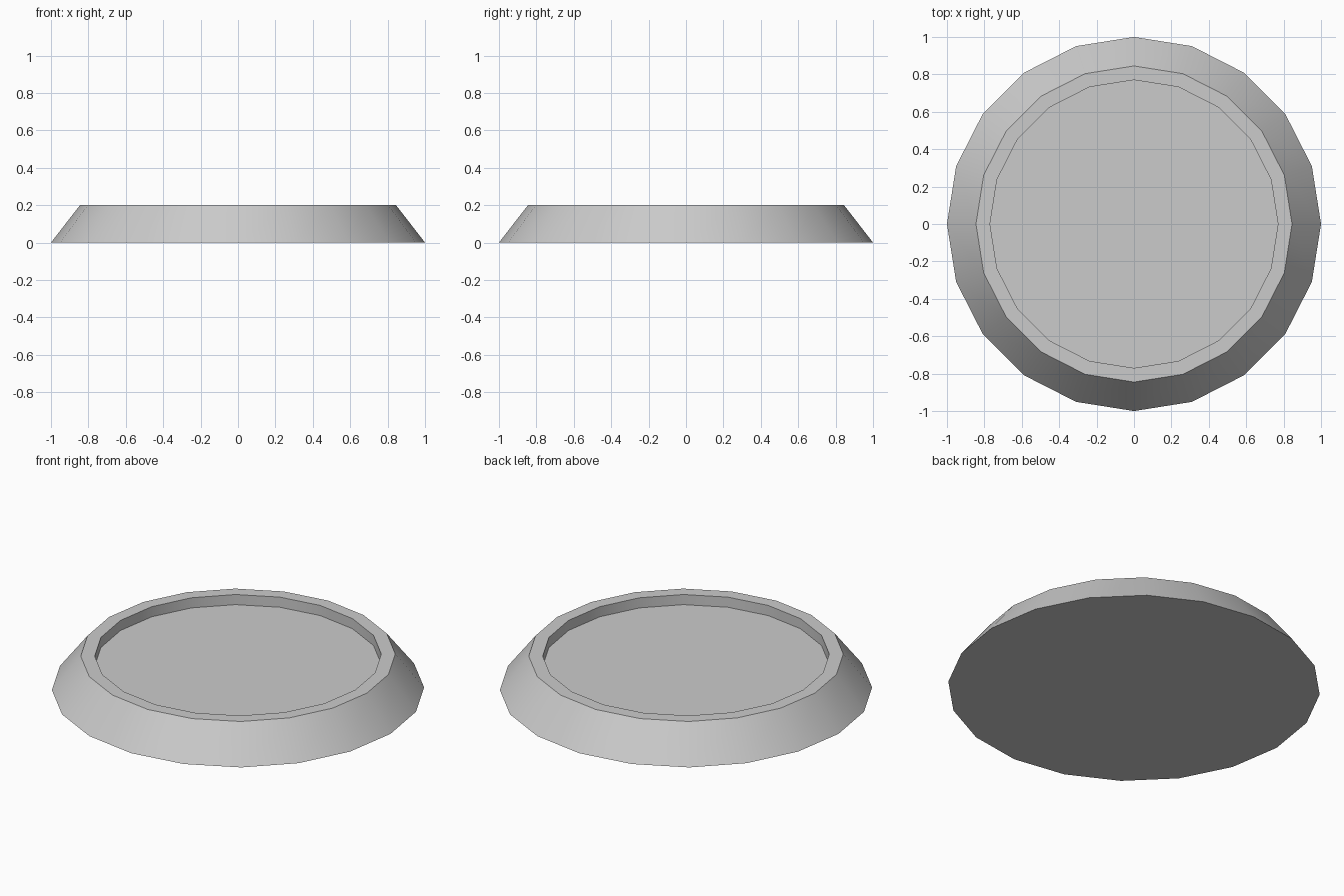
import bpy, bmesh, math

if "Cube" in bpy.data.objects:
    bpy.data.objects.remove(bpy.data.objects["Cube"])

SIDES = 20
# (radius, height) profile from the base edge up, over the rim and down to the recessed floor
PROFILE = [(1.0, 0.0), (0.845, 0.2), (0.77, 0.2), (0.77, 0.14)]

bm = bmesh.new()
rings = []
for r, z in PROFILE:
    rings.append([bm.verts.new((r * math.cos(2 * math.pi * i / SIDES),
                                r * math.sin(2 * math.pi * i / SIDES), z))
                  for i in range(SIDES)])

# Sloped outer wall, flat rim and inner wall
for a, b in zip(rings, rings[1:]):
    for i in range(SIDES):
        j = (i + 1) % SIDES
        bm.faces.new((a[i], a[j], b[j], b[i]))

# Underside and recessed floor
bm.faces.new(rings[0][::-1])
bm.faces.new(rings[-1])

mesh = bpy.data.meshes.new("round_base")
bm.to_mesh(mesh)
bm.free()
base = bpy.data.objects.new("round_base", mesh)
bpy.context.collection.objects.link(base)

# Smooth around the walls, sharp at the rims
bpy.context.view_layer.objects.active = base
base.select_set(True)
bpy.ops.object.shade_smooth_by_angle(angle=math.radians(30))
